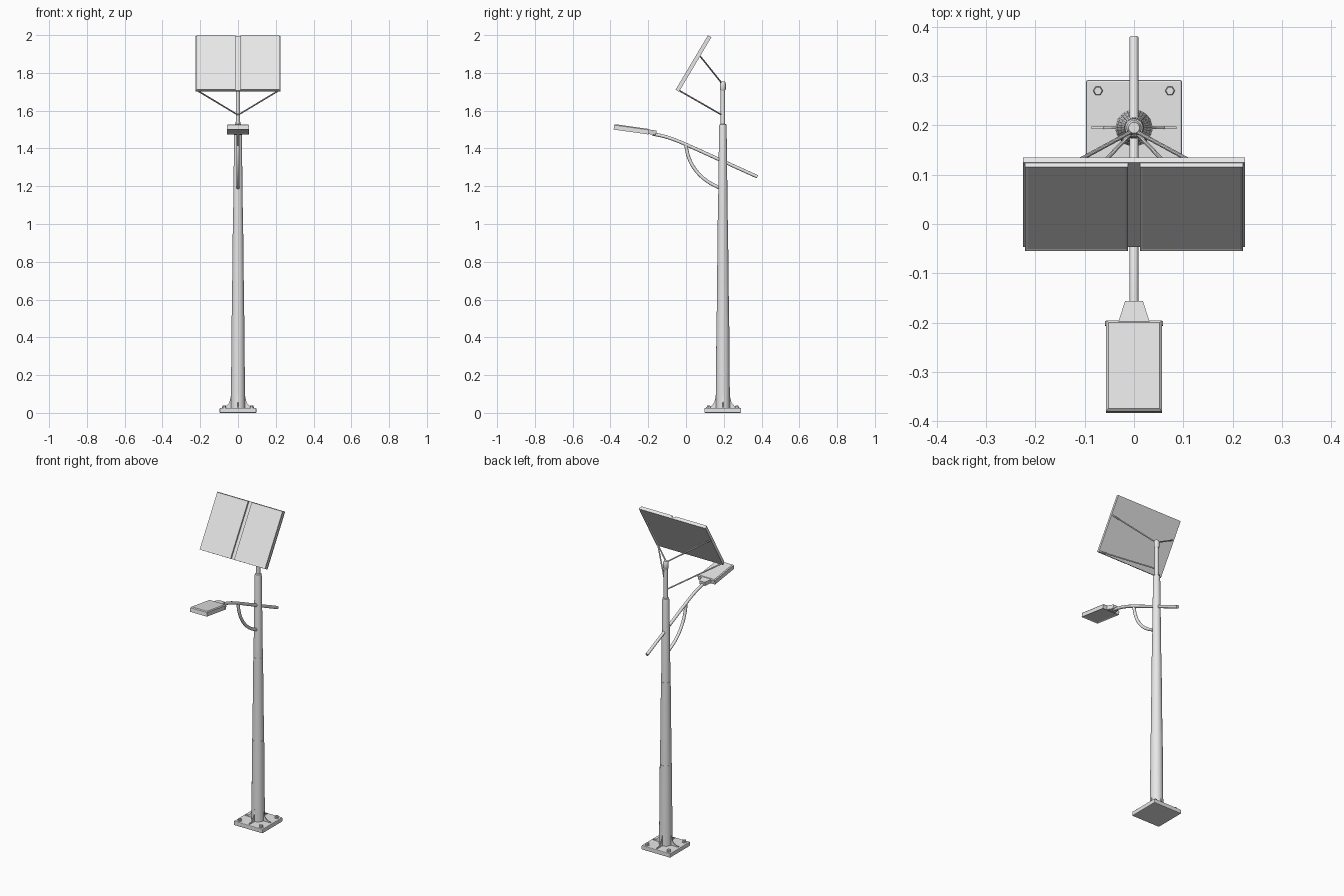
import bpy, bmesh, math
from mathutils import Vector, Matrix

cube = bpy.data.objects.get("Cube")
if cube:
    bpy.data.objects.remove(cube, do_unlink=True)

steel = bpy.data.materials.new("light_grey_steel")
steel.use_nodes = True
GREY = (0.8, 0.8, 0.8, 1)
steel.diffuse_color = GREY
steel.node_tree.nodes["Principled BSDF"].inputs["Base Color"].default_value = GREY

POLE_Y = 0.195


def finish(name, bm, smooth=False, matrix=None):
    """Turn a bmesh into a named object with the steel material."""
    if matrix:
        bm.transform(matrix)
    bmesh.ops.recalc_face_normals(bm, faces=bm.faces)
    mesh = bpy.data.meshes.new(name)
    bm.to_mesh(mesh)
    bm.free()
    mesh.materials.append(steel)
    ob = bpy.data.objects.new(name, mesh)
    bpy.context.collection.objects.link(ob)
    if smooth:
        bpy.ops.object.select_all(action='DESELECT')
        bpy.context.view_layer.objects.active = ob
        ob.select_set(True)
        bpy.ops.object.shade_smooth_by_angle(angle=math.radians(35))
    return ob


def box_bm(lo, hi, bevel=0):
    lo, hi = Vector(lo), Vector(hi)
    bm = bmesh.new()
    bmesh.ops.create_cube(bm, size=1)
    for v in bm.verts:
        v.co = (lo + hi) / 2 + v.co * (hi - lo)
    if bevel:
        bmesh.ops.bevel(bm, geom=bm.edges[:], offset=bevel, segments=2,
                        affect='EDGES', profile=0.5)
    return bm


def lathe(name, profile, x=0, y=POLE_Y, sides=32):
    """Stack rings of (radius, height) into a closed round solid."""
    bm = bmesh.new()
    rings = []
    for r, z in profile:
        angles = [math.tau * i / sides for i in range(sides)]
        rings.append([bm.verts.new((x + r * math.cos(a), y + r * math.sin(a), z)) for a in angles])
    for a, b in zip(rings, rings[1:]):
        for i in range(sides):
            j = (i + 1) % sides
            bm.faces.new((a[i], a[j], b[j], b[i]))
    bm.faces.new(rings[0])
    bm.faces.new(rings[-1])
    return finish(name, bm, smooth=True)


def prism(name, points, depth, matrix):
    """Extrude a flat outline symmetrically about its plane."""
    bm = bmesh.new()
    face = bm.faces.new([bm.verts.new((px, py, -depth / 2)) for px, py in points])
    ext = bmesh.ops.extrude_face_region(bm, geom=[face])
    moved = [g for g in ext["geom"] if isinstance(g, bmesh.types.BMVert)]
    bmesh.ops.translate(bm, verts=moved, vec=(0, 0, depth))
    return finish(name, bm, matrix=matrix)


def tube(name, points, radius, sides=16):
    """Round bar following a path, with flat ends."""
    pts = [Vector(p) for p in points]
    bm = bmesh.new()
    rings = []
    for i, p in enumerate(pts):
        t = (pts[min(i + 1, len(pts) - 1)] - pts[max(i - 1, 0)]).normalized()
        side = t.cross(Vector((0, 0, 1))).normalized()
        up = side.cross(t)
        rings.append([bm.verts.new(p + radius * (side * math.cos(math.tau * k / sides)
                                                 + up * math.sin(math.tau * k / sides)))
                      for k in range(sides)])
    for a, b in zip(rings, rings[1:]):
        for k in range(sides):
            j = (k + 1) % sides
            bm.faces.new((a[k], a[j], b[j], b[k]))
    bm.faces.new(rings[0])
    bm.faces.new(rings[-1])
    return finish(name, bm, smooth=True)


def bezier(a, b, c, d, n=14):
    """Points of a side-on cubic curve given as (y, z) pairs."""
    a, b, c, d = (Vector((0, *p)) for p in (a, b, c, d))
    ts = [i / n for i in range(n + 1)]
    return [a * (1 - t) ** 3 + b * 3 * t * (1 - t) ** 2 + c * 3 * t * t * (1 - t) + d * t ** 3
            for t in ts]


# Base plate with anchor bolts
finish("base_plate", box_bm((-0.097, POLE_Y - 0.097, 0), (0.097, POLE_Y + 0.097, 0.026), 0.004))
for sx in (-1, 1):
    for sy in (-1, 1):
        bx, by = sx * 0.073, POLE_Y + sy * 0.075
        lathe("bolt_washer", [(0.013, 0.025), (0.013, 0.029)], bx, by, 20)
        lathe("bolt_nut", [(0.010, 0.028), (0.010, 0.037), (0.008, 0.039)], bx, by, 6)

# Curved gussets around the foot of the pole
gusset = [(0.028, 0.025), (0.086, 0.025), (0.086, 0.031), (0.062, 0.036),
          (0.046, 0.054), (0.039, 0.082), (0.036, 0.105), (0.028, 0.105)]
stand = Matrix.Rotation(math.pi / 2, 4, 'X')
for i in range(4):
    turn = Matrix.Rotation(i * math.pi / 2, 4, 'Z')
    prism("foot_gusset", gusset, 0.005, Matrix.Translation((0, POLE_Y, 0)) @ turn @ stand)

# Three-stage tapered pole, then the slim top post and its cap
lathe("pole_lower", [(0.0375, 0.025), (0.0375, 0.03), (0.0335, 0.515)])
lathe("pole_middle", [(0.0325, 0.51), (0.0270, 1.02)])
lathe("pole_upper", [(0.0260, 1.015), (0.0200, 1.515), (0.0180, 1.527), (0.0125, 1.530)])
lathe("top_post", [(0.0120, 1.50), (0.0115, 1.73)])
lathe("post_cap", [(0.0125, 1.708), (0.0155, 1.713), (0.0155, 1.745), (0.0110, 1.755)])

# Lamp arm through the pole, with a curved brace
arm = [(0, 0.378, 1.25), (0, 0.19, 1.335)] + bezier(
    (0.02, 1.412), (-0.04, 1.438), (-0.09, 1.463), (-0.175, 1.476))
tube("lamp_arm", arm, 0.009)
tube("arm_brace", bezier((0.0, 1.42), (0.01, 1.30), (0.09, 1.225), (0.183, 1.19)), 0.009)

# Lamp head, tilted upward toward its tip
lamp = Matrix.Translation((0, -0.197, 1.488)) @ Matrix.Rotation(math.radians(-8), 4, 'X')
bm = box_bm((-0.057, -0.186, -0.014), (0.057, 0, 0.015))
top = [e for e in bm.edges if all(v.co.z > 0 for v in e.verts)]
bmesh.ops.bevel(bm, geom=top, offset=0.005, segments=1, affect='EDGES')
bm.normal_update()
under = [f for f in bm.faces if f.normal.z < -0.9]
bmesh.ops.inset_region(bm, faces=under, thickness=0.007, depth=-0.003)
finish("lamp_head", bm, matrix=lamp)
prism("lamp_neck", [(-0.032, -0.004), (0.032, -0.004), (0.018, 0.040), (-0.018, 0.040)],
      0.024, lamp)
for s in (-1, 1):
    finish("lamp_hinge", box_bm((s * 0.056 - 0.003, -0.009, -0.008),
                                (s * 0.056 + 0.003, -0.001, 0.008)), matrix=lamp)

# Solar panel: backing plate and two framed halves, in a tilted frame
solar = Matrix.Translation((0, -0.055, 1.711)) @ Matrix.Rotation(math.radians(59.3), 4, 'X')
finish("panel_backing", box_bm((-0.225, 0, -0.021), (0.225, 0.336, -0.010)), matrix=solar)
for s in (-1, 1):
    x0, x1 = sorted((s * 0.012, s * 0.221))
    bm = box_bm((x0, 0, -0.011), (x1, 0.334, 0))
    bm.normal_update()
    front = [f for f in bm.faces if f.normal.z > 0.9]
    bmesh.ops.inset_region(bm, faces=front, thickness=0.008, depth=-0.002)
    finish("solar_panel", bm, matrix=solar)

# Struts from the post to the panel edges
for s in (-1, 1):
    tube("upper_strut", [(0, 0.19, 1.745), solar @ Vector((s * 0.216, 0.22, -0.018))], 0.004, 10)
    tube("lower_strut", [(0, 0.19, 1.577), solar @ Vector((s * 0.216, 0.006, -0.018))], 0.004, 10)
